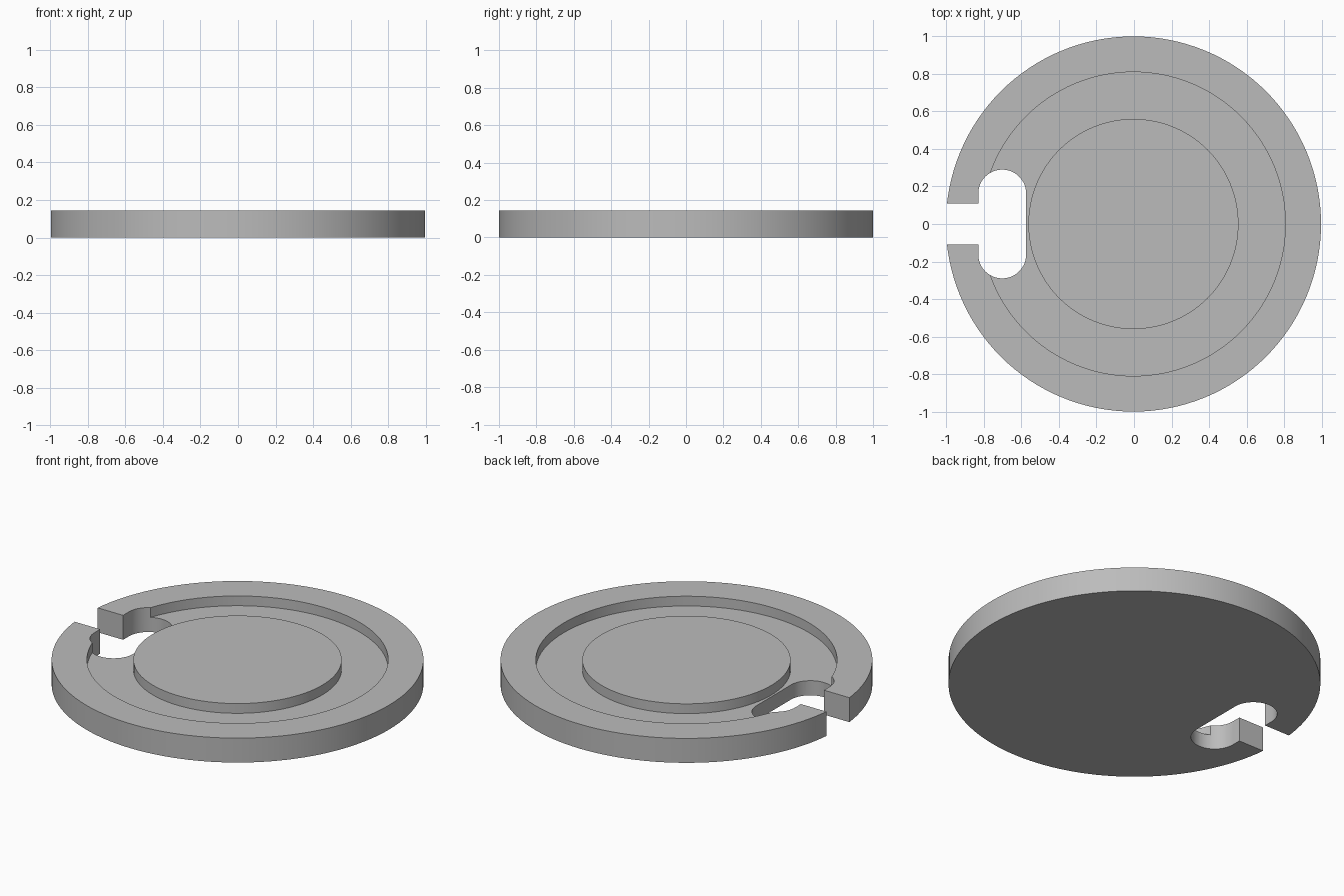
import bpy, bmesh, math

if "Cube" in bpy.data.objects:
    bpy.data.objects.remove(bpy.data.objects["Cube"])

HEIGHT, FLOOR = 0.145, 0.087
RIM, GROOVE_OUT, GROOVE_IN = 1.0, 0.81, 0.56
CENTRE_X = -0.003          # the open notch shortens the -x side slightly
SEGMENTS = 128

grey = bpy.data.materials.new("plain_grey")
grey.use_nodes = True
colour = (0.5, 0.5, 0.5, 1)
grey.diffuse_color = colour
grey.node_tree.nodes["Principled BSDF"].inputs["Base Color"].default_value = colour


def finish(name, bm):
    bmesh.ops.recalc_face_normals(bm, faces=bm.faces)
    mesh = bpy.data.meshes.new(name)
    bm.to_mesh(mesh)
    bm.free()
    mesh.materials.append(grey)
    obj = bpy.data.objects.new(name, mesh)
    bpy.context.collection.objects.link(obj)
    return obj


def lathe(name, profile):
    """Revolve (radius, height) points into a solid with flat end caps."""
    bm = bmesh.new()
    rings = []
    for r, z in profile:
        rings.append([bm.verts.new((CENTRE_X + r * math.cos(a), r * math.sin(a), z))
                      for a in (math.tau * i / SEGMENTS for i in range(SEGMENTS))])
    for low, high in zip(rings, rings[1:]):
        for i in range(SEGMENTS):
            j = (i + 1) % SEGMENTS
            bm.faces.new((low[i], low[j], high[j], high[i]))
    bm.faces.new(rings[0])
    bm.faces.new(rings[-1])
    return finish(name, bm)


def prism(name, outline, z0, z1):
    """Extrude a flat outline upward."""
    bm = bmesh.new()
    face = bm.faces.new([bm.verts.new((x, y, z0)) for x, y in outline])
    top = bmesh.ops.extrude_face_region(bm, geom=[face])["geom"]
    bmesh.ops.translate(bm, vec=(0, 0, z1 - z0),
                        verts=[v for v in top if isinstance(v, bmesh.types.BMVert)])
    return finish(name, bm)


# Disc with a ring-shaped groove around a raised centre
disc = lathe("grooved_disc", [(RIM, 0), (RIM, HEIGHT), (GROOVE_OUT, HEIGHT),
                              (GROOVE_OUT, FLOOR), (GROOVE_IN, FLOOR), (GROOVE_IN, HEIGHT)])

# Keyhole notch: rounded slot joined to a narrow neck that opens at the rim
x_out, x_in, half_length, neck = -0.83, -0.575, 0.29, 0.108
radius = (x_in - x_out) / 2
mid = (x_in + x_out) / 2
arc = [math.pi * i / 24 for i in range(25)]
upper = [(mid + radius * math.cos(a), half_length - radius + radius * math.sin(a)) for a in arc]
upper += [(x_out, neck), (-1.2, neck)]
outline = upper + [(x, -y) for x, y in reversed(upper)]
cutter = prism("notch_cutter", outline, -0.1, HEIGHT + 0.1)
cutter.hide_render = True

# Cut the notch, then keep only the finished disc
cut = disc.modifiers.new("notch", "BOOLEAN")
cut.operation = "DIFFERENCE"
cut.solver = "EXACT"
cut.object = cutter
bpy.ops.object.select_all(action="DESELECT")
disc.select_set(True)
bpy.context.view_layer.objects.active = disc
bpy.ops.object.modifier_apply(modifier=cut.name)
bpy.data.objects.remove(cutter)
bpy.ops.object.shade_smooth_by_angle(angle=math.radians(30))
